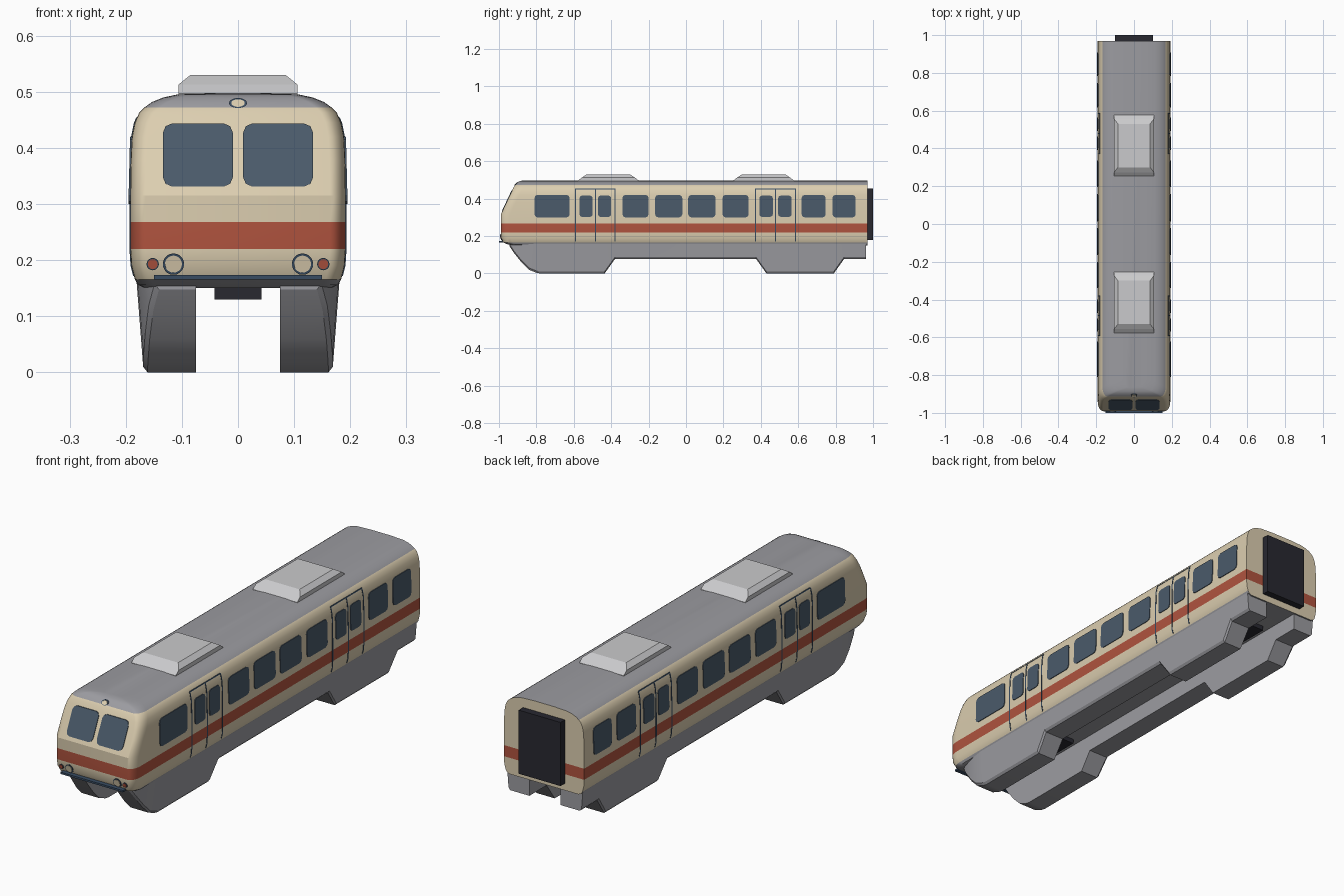
import bpy, bmesh, math

if "Cube" in bpy.data.objects:
    bpy.data.objects.remove(bpy.data.objects["Cube"])


def mat(name, r, g, b):
    lin = lambda c: ((c / 255 + 0.055) / 1.055) ** 2.4 if c > 10 else c / 255 / 12.92
    m = bpy.data.materials.new(name)
    m.diffuse_color = (lin(r), lin(g), lin(b), 1)
    m.use_nodes = True
    m.node_tree.nodes["Principled BSDF"].inputs["Base Color"].default_value = m.diffuse_color
    return m


CREAM = mat("cream paint", 220, 206, 176)
RED = mat("red stripe", 177, 84, 63)
GREY = mat("grey metal", 156, 156, 161)
LIGHT = mat("light grey", 202, 202, 204)
GLASS = mat("blue glass", 74, 90, 106)
TRIM = mat("dark blue trim", 56, 76, 98)
DARK = mat("black rubber", 40, 40, 48)


def finish(name, bm, mats, smooth=None):
    bmesh.ops.recalc_face_normals(bm, faces=bm.faces)
    me = bpy.data.meshes.new(name)
    bm.to_mesh(me)
    bm.free()
    for m in mats:
        me.materials.append(m)
    ob = bpy.data.objects.new(name, me)
    bpy.context.collection.objects.link(ob)
    if smooth:
        bpy.ops.object.select_all(action='DESELECT')
        ob.select_set(True)
        bpy.context.view_layer.objects.active = ob
        bpy.ops.object.shade_smooth_by_angle(angle=math.radians(smooth))
    return ob


def loft(bm, rings, caps=True):
    """Skin closed rings of equal length."""
    rows = [[bm.verts.new(p) for p in r] for r in rings]
    for a, b in zip(rows, rows[1:]):
        for i in range(len(a)):
            j = (i + 1) % len(a)
            bm.faces.new((a[i], a[j], b[j], b[i]))
    if caps:
        bm.faces.new(rows[0])
        bm.faces.new(rows[-1])


def box(name, x, y0, y1, z0, z1, m):
    bm = bmesh.new()
    ring = lambda z: [(-x, y0, z), (x, y0, z), (x, y1, z), (-x, y1, z)]
    loft(bm, [ring(z0), ring(z1)])
    return finish(name, bm, [m])


# body rows: height, half width, nose position
ROWS = [(.150, .165, -.93), (.156, .178, -.955), (.166, .184, -.977), (.19, .190, -.988),
        (.22, .192, -.99), (.268, .192, -.99), (.315, .192, -.99), (.38, .191, -.96),
        (.42, .189, -.941), (.445, .184, -.929), (.463, .176, -.92), (.472, .167, -.914),
        (.482, .153, -.905), (.490, .133, -.896), (.495, .110, -.885), (.498, .050, -.865)]
REAR, CORNER_X, CORNER_Y = .97, .028, .05


def row_value(z, k):
    for a, b in zip(ROWS, ROWS[1:]):
        if z <= b[0]:
            return a[k] + (b[k] - a[k]) * (z - a[0]) / (b[0] - a[0])
    return ROWS[-1][k]


# body shell: each row is a U from rear, round the nose, to rear
bm = bmesh.new()
shell = []
for z, w, n in ROWS:
    half = [(w, REAR)]
    for i in range(7):
        a = math.pi / 2 * i / 6
        half.append((w - CORNER_X * (1 - math.cos(a)), n + CORNER_Y * (1 - math.sin(a))))
    pts = [(-x, y) for x, y in half] + half[::-1]
    shell.append([bm.verts.new((x, y, z)) for x, y in pts])
for a, b in zip(shell, shell[1:]):
    for i in range(len(a)):
        j = (i + 1) % len(a)
        f = bm.faces.new((a[i], a[j], b[j], b[i]))
        z = (a[0].co.z + b[0].co.z) / 2
        rear = j == 0
        if .22 < z < .268:
            f.material_index = 1
        elif not rear and (z < .166 or z > .472):
            f.material_index = 2
for r in (shell[0], shell[-1]):
    bm.faces.new(r).material_index = 2
finish("body_shell", bm, [CREAM, RED, GREY], 24)


# plates that hug the side or the nose
def side_map(s):
    return lambda u, v, o: (s * (row_value(v, 1) + o), u, v)


def nose_map(u, v, o):
    return (u, row_value(v, 2) - o, v)


def plate(bm, pts, fn, top=.003):
    loft(bm, [[fn(u, v, -.003) for u, v in pts], [fn(u, v, top) for u, v in pts]])


def rounded(u0, u1, v0, v1, c):
    k = c * .3
    return [(u0 + c, v0), (u1 - c, v0), (u1 - k, v0 + k), (u1, v0 + c), (u1, v1 - c),
            (u1 - k, v1 - k), (u1 - c, v1), (u0 + c, v1), (u0 + k, v1 - k), (u0, v1 - c),
            (u0, v0 + c), (u0 + k, v0 + k)]


def rect(u0, u1, v0, v1):
    return [(u0, v0), (u1, v0), (u1, v1), (u0, v1)]


WINDOWS = [(-.81, -.622), (-.34, -.20), (-.165, -.02), (.012, .158), (.195, .335),
           (.618, .747), (.783, .907)]
DOORS = [(-.59, -.38), (.372, .585)]

for s, label in ((-1, "left"), (1, "right")):
    fn = side_map(s)
    # saloon windows
    bm = bmesh.new()
    for a, b in WINDOWS:
        plate(bm, rounded(a, b, .30, .42, .016), fn)
    finish(label + "_side_windows", bm, [GLASS])
    # door windows and door outlines
    glass, lines = bmesh.new(), bmesh.new()
    for a, b in DOORS:
        mid = (a + b) / 2
        plate(glass, rounded(a + .02, mid - .014, .303, .416, .013), fn)
        plate(glass, rounded(mid + .014, b - .02, .303, .416, .013), fn)
        for y in (a, mid, b):
            zs = [.172, .19, .22, .315, .38, .42, .445, .453]
            for z0, z1 in zip(zs, zs[1:]):
                plate(lines, rect(y - .0025, y + .0025, z0, z1), fn, .0015)
        plate(lines, rect(a, b, .45, .454), fn, .0015)
    finish(label + "_door_windows", glass, [GLASS])
    finish(label + "_door_outlines", lines, [TRIM])

    # windscreen half
    bm = bmesh.new()
    u = sorted((s * .009, s * .134))
    plate(bm, rounded(u[0], u[1], .331, .444, .017), nose_map)
    finish(label + "_windscreen", bm, [GLASS])


# lamps: dark rim disc with a coloured lens
def lamp(name, x, z, rx, rz, rim, lens):
    for part, k, top, m in (("_rim", 1, .003, TRIM), ("_lens", rim, .005, lens)):
        bm = bmesh.new()
        plate(bm, [(x + rx * k * math.cos(t * math.pi / 10), z + rz * k * math.sin(t * math.pi / 10))
                   for t in range(20)], nose_map, top)
        finish(name + part, bm, [m])


for s, label in ((-1, "left"), (1, "right")):
    lamp(label + "_headlight", s * .115, .193, .019, .019, .8, CREAM)
    lamp(label + "_tail_light", s * .152, .193, .011, .011, .8, RED)
lamp("top_headlight", 0, .480, .016, .009, .75, CREAM)

# bumper bar, rear gangway, running gear
box("bumper_bar", .15, -1.0, -.96, .166, .174, TRIM)
box("rear_gangway", .10, .965, 1.0, .18, .455, DARK)
for label, y0, y1 in (("front", -.80, -.45), ("rear", .45, .80)):
    box(label + "_running_gear", .042, y0, y1, .13, .16, DARK)

# skirts beside the beam: position, lower edge, outer half width
SKIRT = [(-.945, .148, .150), (-.92, .110, .163), (-.88, .060, .173), (-.84, .020, .179),
         (-.80, .004, .181), (-.78, 0, .181), (-.435, 0, .181), (-.38, .077, .181),
         (.375, .077, .181), (.43, 0, .181), (.79, 0, .181), (.845, .077, .181), (.963, .077, .181)]
for s, label in ((-1, "left"), (1, "right")):
    bm = bmesh.new()
    rings = []
    for y, zb, xo in SKIRT:
        lean = .012 * (1 - zb / .165)
        rings.append([(s * .075, y, .165), (s * .075, y, zb), (s * (xo - lean - .008), y, zb),
                      (s * (xo - lean), y, zb + .010), (s * xo, y, .165)])
    loft(bm, rings)
    finish(label + "_skirt", bm, [GREY], 25)

# roof units
for label, yc in (("front", -.415), ("rear", .415)):
    bm = bmesh.new()
    loft(bm, [[(-x, yc - l, z), (x, yc - l, z), (x, yc + l, z), (-x, yc + l, z)]
              for x, l, z in ((.106, .162, .488), (.106, .162, .497), (.106, .142, .513), (.085, .115, .53))])
    finish(label + "_roof_unit", bm, [LIGHT])
